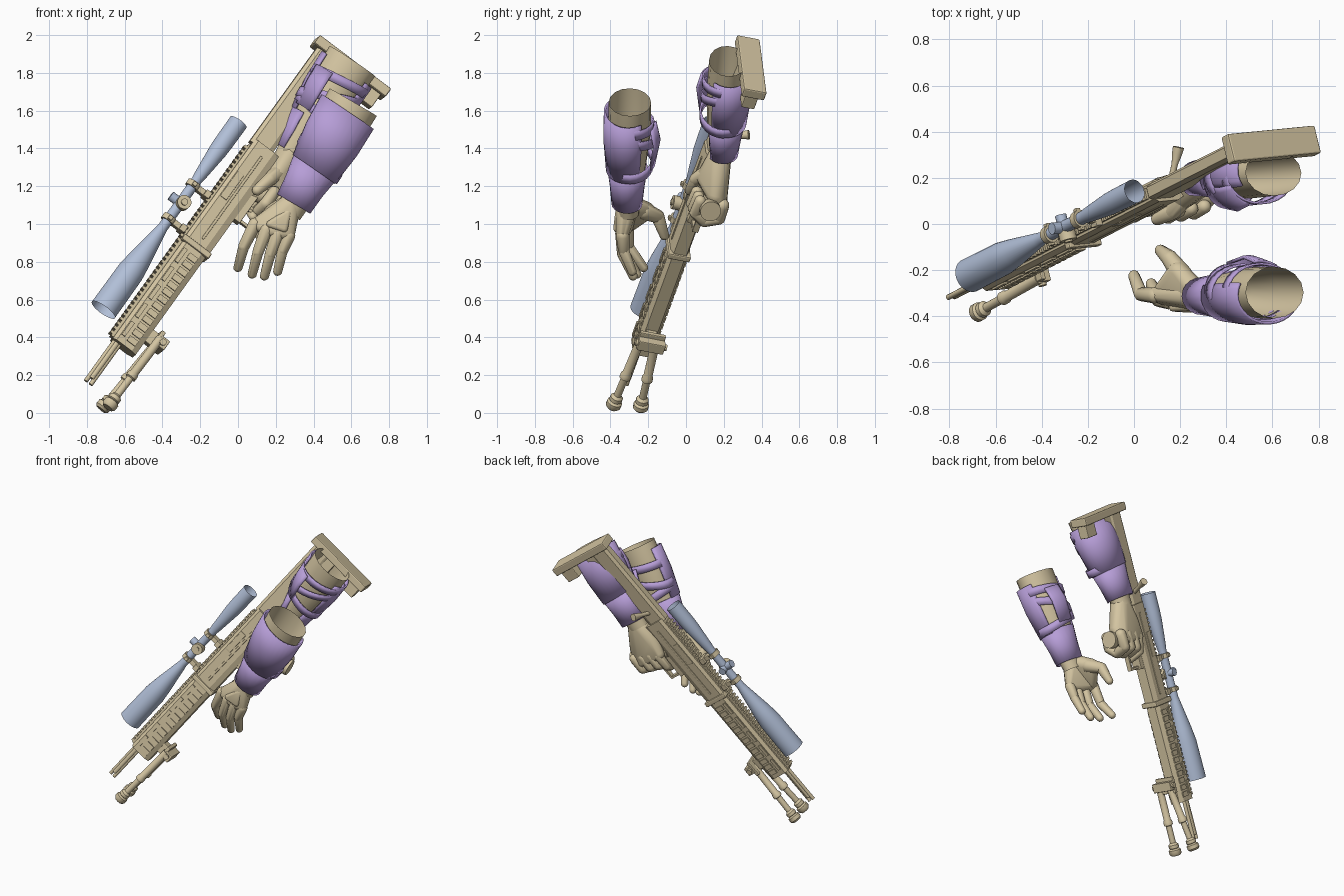
import bpy, bmesh
from math import radians, cos, sin
from mathutils import Vector, Matrix

if "Cube" in bpy.data.objects:
    bpy.data.objects.remove(bpy.data.objects["Cube"], do_unlink=True)


def material(name, rgb):
    m = bpy.data.materials.new(name)
    m.use_nodes = True
    m.diffuse_color = (*rgb, 1)
    m.node_tree.nodes["Principled BSDF"].inputs["Base Color"].default_value = (*rgb, 1)
    return m


TAN = material("tan", (.66, .56, .36))
PURPLE = material("purple", (.47, .34, .68))
BLUE = material("blue_grey", (.44, .52, .68))

# Rifle frame: x runs back from the muzzle, y to the far side, z toward the scope
D = Vector((.560, .286, .778)).normalized()
U = Vector((-.80, -.08, .60))
U = (U - D * U.dot(D)).normalized()
S = U.cross(D)
GUN = Matrix((D, S, U)).transposed().to_4x4()
GUN.translation = (-.797, -.317, .162)
WORLD = Matrix.Identity(4)


def finish(name, bm, mat, frame=GUN, smooth=0):
    bmesh.ops.recalc_face_normals(bm, faces=bm.faces)
    for f in bm.faces:
        f.smooth = smooth > 0
    me = bpy.data.meshes.new(name)
    bm.to_mesh(me)
    bm.free()
    if smooth:
        me.set_sharp_from_angle(angle=radians(smooth))
    me.materials.append(mat)
    ob = bpy.data.objects.new(name, me)
    bpy.context.collection.objects.link(ob)
    ob.matrix_world = frame
    return ob


def boxes(name, items, bevel=0):
    bm = bmesh.new()
    for spans in items:
        m = Matrix.Translation([(a + b) / 2 for a, b in spans]) @ Matrix.Diagonal([b - a for a, b in spans] + [1])
        bmesh.ops.create_cube(bm, size=1, matrix=m)
    ob = finish(name, bm, TAN)
    if bevel:
        mod = ob.modifiers.new("bevel", "BEVEL")
        mod.width = bevel
        mod.segments = 2


def loft(name, rings, mat, frame=GUN, sides=24, arc=(0, 360), caps=False, shell=0):
    """Rings are (centre, e1, e2) with scaled half axes."""
    bm = bmesh.new()
    full = arc[1] - arc[0] >= 360
    n = sides if full else sides + 1
    angles = [radians(arc[0] + (arc[1] - arc[0]) * i / sides) for i in range(n)]
    rows = [[bm.verts.new(c + e1 * cos(a) + e2 * sin(a)) for a in angles] for c, e1, e2 in rings]
    for r0, r1 in zip(rows, rows[1:]):
        for i in range(sides):
            j = (i + 1) % n
            bm.faces.new((r0[i], r0[j], r1[j], r1[i]))
    if caps:
        bm.faces.new(rows[0])
        bm.faces.new(rows[-1])
    ob = finish(name, bm, mat, frame, 40)
    if shell:
        mod = ob.modifiers.new("thickness", "SOLIDIFY")
        mod.thickness = shell
        mod.offset = 0


def rod(name, p, q, profile, mat=TAN, frame=GUN, sides=16, caps=True):
    """Turned part from p to q; profile is (fraction, radius)."""
    p, q = Vector(p), Vector(q)
    ax = (q - p).normalized()
    e1 = ax.orthogonal().normalized()
    e2 = ax.cross(e1)
    loft(name, [(p.lerp(q, t), e1 * r, e2 * r) for t, r in profile], mat, frame, sides, caps=caps)


def plain(name, p, q, r, **kw):
    rod(name, p, q, [(0, r), (1, r)], **kw)


ico = bmesh.new()
bmesh.ops.create_icosphere(ico, subdivisions=2, radius=1)
BALL = [v.co.copy() for v in ico.verts]
ico.free()


def hulls(name, groups, frame=WORLD):
    """Rounded masses: each group is a hull around balls (point, radius)."""
    bm = bmesh.new()
    for g in groups:
        verts = [bm.verts.new(Vector(c) + b * r) for c, r in g for b in BALL]
        bmesh.ops.convex_hull(bm, input=verts)
    bmesh.ops.delete(bm, geom=[v for v in bm.verts if not v.link_faces], context="VERTS")
    finish(name, bm, TAN, frame, 50)


def chain(pts, r0, r1):
    n = len(pts) - 1
    balls = [(p, r0 + (r1 - r0) * i / n) for i, p in enumerate(pts)]
    return [balls[i:i + 2] for i in range(n)]


def prism(name, half, x0, x1):
    """Mirrored (y, z) half section run along the rifle."""
    section = half + [(-y, z) for y, z in reversed(half)]
    bm = bmesh.new()
    f = bm.faces.new([bm.verts.new((x0, y, z)) for y, z in section])
    out = bmesh.ops.extrude_face_region(bm, geom=[f])["geom"]
    bmesh.ops.translate(bm, vec=(x1 - x0, 0, 0), verts=[g for g in out if isinstance(g, bmesh.types.BMVert)])
    finish(name, bm, TAN)


# Barrel and slotted muzzle
plain("barrel", (.03, 0, -.005), (.5, 0, -.005), .017)
for k in (-1, 1):
    plain("muzzle_prong", (0, 0, k * .016 - .005), (.27, 0, k * .016 - .005), .012, sides=10)

# Handguard, rail and vents
prism("handguard", [(.034, .03), (.052, .01), (.052, -.09), (.034, -.12)], .27, .95)
boxes("top_rail", [((.28, 1.58), (-.024, .024), (.025, .046))]
      + [((.29 + .03 * i, .306 + .03 * i), (-.026, .026), (.045, .06)) for i in range(43)])
for k in (-1, 1):
    y = sorted((k * .048, k * .06))
    boxes("side_lugs", [((.30 + .047 * i, .333 + .047 * i), y, (-.09, -.035)) for i in range(13)])
    boxes("side_slots", [((.31 + .125 * i, .40 + .125 * i), y, (-.016, .006)) for i in range(5)])
boxes("handguard_band", [((.93, .965), (-.062, .062), (-.135, .045))], .008)

# Receiver, trigger guard and grip
prism("receiver", [(.035, .035), (.05, .015), (.05, -.09), (.035, -.125)], .96, 1.62)
boxes("receiver_plates", [((1.0, 1.56), (-.055, .055), (-.055, -.04)),
                          ((1.25, 1.42), (-.054, .054), (-.03, .012)),
                          ((1.2, 1.56), (-.034, .034), (-.16, -.10))], .004)
boxes("trigger_guard", [((1.21, 1.225), (-.016, .016), (-.235, -.14)),
                        ((1.21, 1.38), (-.016, .016), (-.245, -.23)),
                        ((1.29, 1.305), (-.008, .008), (-.21, -.15))])
rod("grip", (1.39, 0, -.12), (1.46, 0, -.385), [(0, .045), (.5, .042), (.8, .046), (.85, .056), (1, .056)])
rod("bolt_handle", (1.69, .02, -.02), (1.76, .15, -.05), [(0, .014), (.5, .014), (.8, .022), (1, .025)])

# Stock
prism("stock_beam", [(.022, .05), (.036, .03), (.036, -.06), (.024, -.085)], 1.60, 2.24)
boxes("stock_braces", [((2.05, 2.24), (-.03, .03), (-.14, -.07)),
                       ((2.15, 2.24), (-.036, .036), (-.37, -.27))], .005)
boxes("butt_plate", [((2.235, 2.29), (-.063, .063), (-.395, .08))], .008)

# Scope
AX = .156
rod("scope_tube", (.372, 0, AX), (1.65, 0, AX),
    [(0, .075), (.2, .073), (.27, .062), (.42, .032), (.44, .028), (.69, .028),
     (.71, .032), (.85, .049), (.9, .051), (1, .052)], BLUE, sides=32, caps=False)
plain("elevation_turret", (1.10, 0, AX), (1.10, 0, AX + .065), .026, mat=BLUE)
plain("far_turret", (1.10, 0, AX), (1.10, .055, AX), .025, mat=BLUE)
plain("side_turret", (1.10, 0, AX - .01), (1.10, -.06, AX - .01), .038)
plain("side_turret_cap", (1.10, -.05, AX - .01), (1.10, -.068, AX - .01), .018)
for x in (.99, 1.22):
    plain("scope_ring", (x - .016, 0, AX), (x + .016, 0, AX), .039)
    boxes("scope_mount", [((x - .016, x + .016), (-.022, .022), (.05, AX)),
                          ((x - .02, x + .02), (-.04, .04), (.05, .085)),
                          ((x - .012, x + .012), (-.05, .05), (AX - .012, AX + .012))], .004)

# Bipod
boxes("bipod_mount", [((.365, .445), (-.03, .03), (-.17, -.11)), ((.35, .46), (-.07, .07), (-.18, -.155)),
                      ((.375, .435), (-.073, .073), (-.225, -.17))], .005)
plain("bipod_pin", (.405, -.086, -.195), (.405, .086, -.195), .018)
for top, foot in (((-.41, -.235, .395), (-.69, -.39, .028)), ((-.43, -.16, .375), (-.725, -.243, .018))):
    rod("bipod_leg", top, foot, [(0, .024), (.5, .024), (.52, .03), (.57, .03), (.58, .02), (.86, .02)], frame=WORLD)
    rod("bipod_foot", Vector(top).lerp(Vector(foot), .82), foot,
        [(0, .02), (.15, .034), (.4, .034), (.45, .028), (.55, .041), (.85, .041), (1, .03)], frame=WORLD)


def forearm(side, top, wrist, depth, guard_arc, wrist_arc, flap_arc, out):
    """Open sleeve with an arm guard and straps; out is the guarded side in y."""
    top, wrist = Vector(top), Vector(wrist)
    ax = (top - wrist).normalized()
    e1 = Vector((0, 1, 0)).cross(ax).normalized()
    e2 = ax.cross(e1)

    def rings(profile, shift=0, tilt=0):
        return [(top.lerp(wrist, t) + e2 * shift, e1 * a + ax * tilt, e2 * b) for t, a, b in profile]

    loft(side + "_forearm", rings([(0, .145, depth), (.3, .138, depth), (.6, .112, .09), (.85, .082, .068),
                                   (1.06, .072, .056)]), TAN, WORLD, 16)
    loft(side + "_arm_guard", rings([(.09, .160, .122), (.35, .155, .122), (.64, .13, .106)], out * .01, -.01), PURPLE,
         WORLD, 20, guard_arc, shell=.012)
    loft(side + "_wrist_guard", rings([(.62, .126, .102), (.8, .106, .086), (.97, .096, .076)], out * .008), PURPLE,
         WORLD, 20, wrist_arc, shell=.012)
    # Wrapped straps, one of them diagonal
    for t, tilt in ((.17, .02), (.34, .06), (.52, -.03)):
        a = .164 - .04 * t
        loft(side + "_strap", rings([(t, a, .12), (t + .085, a - .004, .118)], out * -.006, tilt), PURPLE, WORLD,
             24, shell=.01)
    loft(side + "_strap_flap", rings([(.2, .15, .125), (.35, .145, .146), (.58, .125, .12)], out * -.012),
         PURPLE, WORLD, 6, flap_arc, shell=.014)


forearm("left", (.61, -.297, 1.645), (.285, -.305, 1.09), .112, (155, 395), (0, 360), (55, 100), -1)
forearm("right", (.605, .222, 1.862), (.27, .185, 1.36), .1, (-40, 212), (-55, 240), (195, 250), 1)

# Left hand, open
hulls("left_palm", [[((.275, -.31, 1.10), .062), ((.10, -.305, 1.0), .036), ((.155, -.325, .975), .038),
                     ((.215, -.335, .955), .038), ((.27, -.335, .95), .034)],
                    [((.26, -.29, 1.10), .055), ((.19, -.205, 1.07), .045), ((.12, -.29, 1.0), .036)]])
fingers = [((.09, -.31, 1.0), (.03, -.305, .88), (.0, -.225, .77)),
           ((.15, -.335, .97), (.105, -.33, .85), (.075, -.26, .735)),
           ((.21, -.34, .95), (.17, -.335, .84), (.14, -.28, .725)),
           ((.27, -.335, .94), (.235, -.33, .86), (.21, -.285, .75))]
for path in fingers:
    hulls("left_finger", chain(path, .035, .025))
hulls("left_thumb", chain([(.21, -.225, 1.07), (.155, -.15, 1.04), (.115, -.115, .94)], .048, .026))
hulls("left_knuckle_pad", [[((.17, -.36, 1.0), .02), ((.245, -.365, .975), .02), ((.265, -.355, 1.06), .02)]])

# Right hand, closed round the grip (rifle frame)
hulls("right_palm", [[((1.67, .005, -.17), .064), ((1.52, .035, -.15), .055), ((1.51, .02, -.30), .05),
                      ((1.42, .065, -.15), .036), ((1.43, .065, -.31), .036), ((1.52, -.04, -.17), .04)]], GUN)
for i in range(1, 4):
    z = -.15 - .06 * i
    x = .015 * i
    hulls("right_finger", chain([(1.43 + x, .065, z), (1.345 + x, .07, z), (1.31 + x, .0, z),
                                 (1.35 + x, -.06, z), (1.43 + x, -.058, z)], .038, .031), GUN)
hulls("right_trigger_finger", chain([(1.42, .07, -.16), (1.32, .06, -.17), (1.28, -.005, -.20)], .034, .024), GUN)
hulls("right_thumb", chain([(1.55, -.03, -.17), (1.48, -.068, -.15), (1.39, -.072, -.13)], .044, .028), GUN)
